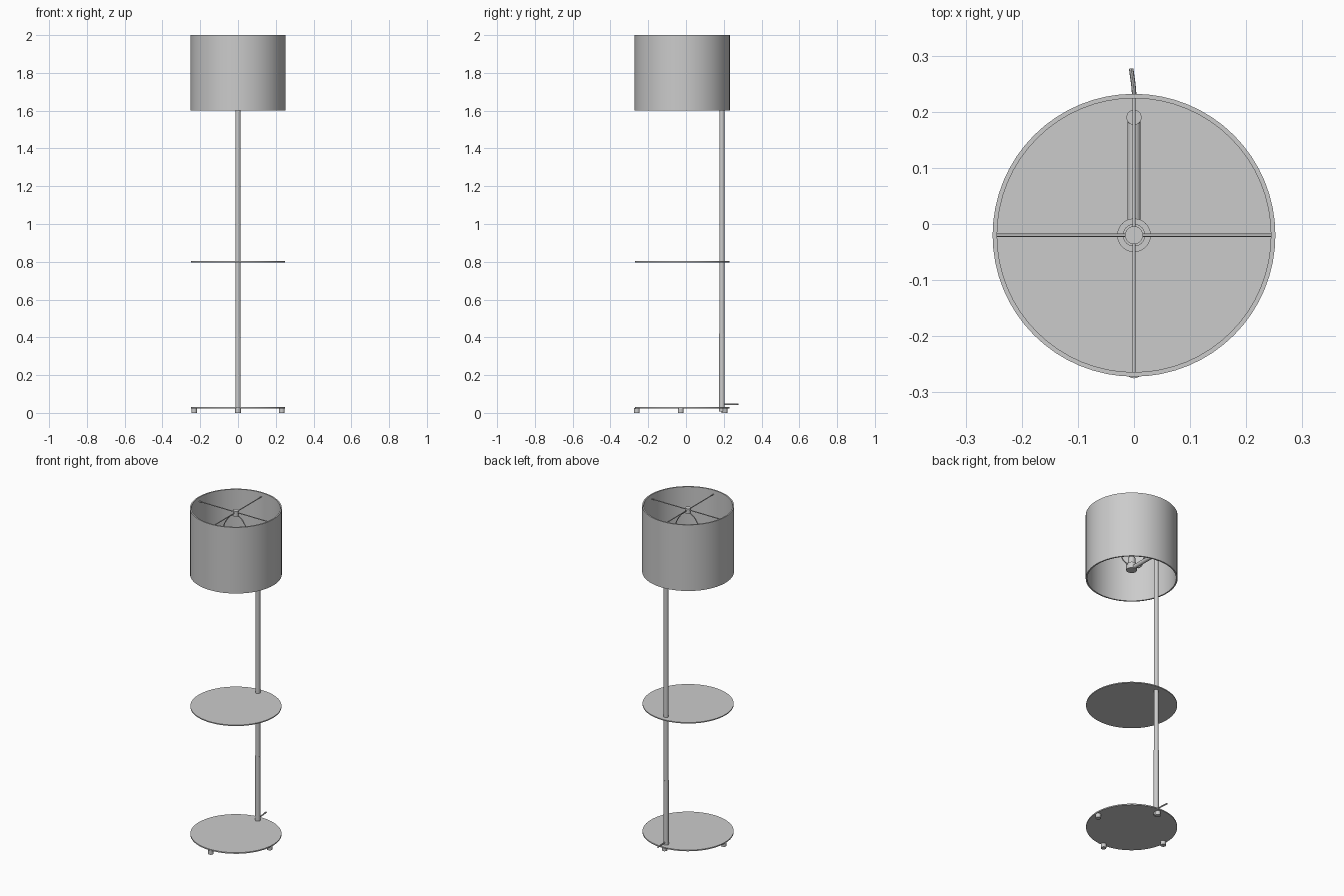
import bpy, math
from mathutils import Vector

cube = bpy.data.objects.get("Cube")
if cube:
    bpy.data.objects.remove(cube, do_unlink=True)

grey = bpy.data.materials.new("satin grey")
grey.use_nodes = True
COLOUR = (0.6, 0.6, 0.6, 1)
grey.diffuse_color = COLOUR
grey.node_tree.nodes["Principled BSDF"].inputs["Base Color"].default_value = COLOUR

CY = -0.02      # centre line of shade and discs
POLE_Y = 0.19
ARM_Z = 1.665
SPIDER_Z = 1.975


def finish(name):
    obj = bpy.context.object
    obj.name = name
    obj.data.materials.clear()
    obj.data.materials.append(grey)
    bpy.ops.object.shade_smooth_by_angle(angle=math.radians(35))
    return obj


def rod(name, a, b, radius, sides=24):
    """Closed cylinder between two points."""
    a, b = Vector(a), Vector(b)
    d = b - a
    bpy.ops.mesh.primitive_cylinder_add(
        vertices=sides, radius=radius, depth=d.length, location=(a + b) / 2,
        rotation=d.to_track_quat('Z', 'Y').to_euler())
    return finish(name)


def upright(name, x, y, z0, z1, radius, sides=24):
    return rod(name, (x, y, z0), (x, y, z1), radius, sides)


def wire(name, points, radius):
    """Smooth round wire through the points."""
    curve = bpy.data.curves.new(name, 'CURVE')
    curve.dimensions = '3D'
    curve.bevel_depth = radius
    curve.bevel_resolution = 2
    curve.use_fill_caps = True
    spline = curve.splines.new('BEZIER')
    spline.bezier_points.add(len(points) - 1)
    for p, co in zip(spline.bezier_points, points):
        p.co = co
        p.handle_left_type = p.handle_right_type = 'AUTO'
    obj = bpy.data.objects.new(name, curve)
    bpy.context.collection.objects.link(obj)
    bpy.ops.object.select_all(action='DESELECT')
    bpy.context.view_layer.objects.active = obj
    obj.select_set(True)
    bpy.ops.object.convert(target='MESH')
    return finish(name)


# Base, feet and shelf
upright("base_plate", 0, CY, 0.024, 0.031, 0.25, 64)
for i, side in enumerate(("left", "back", "right", "front")):
    a = i * math.pi / 2
    upright("foot_" + side, 0.232 * math.cos(a), CY - 0.008 + 0.232 * math.sin(a),
            0, 0.025, 0.015)
upright("shelf", 0, CY, 0.797, 0.803, 0.25, 64)

# Pole in two sections and the arm that carries the lamp holder
upright("lower_pole", 0, POLE_Y, 0.008, 0.42, 0.0145)
upright("upper_pole", 0, POLE_Y, 0.42, ARM_Z + 0.015, 0.0135)
rod("arm", (0, POLE_Y, ARM_Z), (0, CY, ARM_Z), 0.012)

# Lamp holder
upright("holder_cup", 0, CY, ARM_Z - 0.012, ARM_Z + 0.025, 0.03)
upright("holder_socket", 0, CY, ARM_Z + 0.025, ARM_Z + 0.065, 0.02)

# Harp arching over the holder
half = [(0.02, 0.015), (0.06, 0.03), (0.088, 0.13), (0.06, 0.25)]
arch = [(-x, CY, ARM_Z + z) for x, z in half]
arch.append((0, CY, SPIDER_Z - 0.018))
arch += [(x, CY, ARM_Z + z) for x, z in reversed(half)]
wire("harp", arch, 0.003)

# Spider and finial
for i, side in enumerate(("left", "back", "right", "front")):
    a = i * math.pi / 2
    rod("spider_arm_" + side, (0, CY, SPIDER_Z),
        (0.247 * math.cos(a), CY + 0.247 * math.sin(a), SPIDER_Z), 0.0028, 12)
upright("finial", 0, CY, SPIDER_Z - 0.02, SPIDER_Z + 0.012, 0.016)

# Open drum shade
bpy.ops.mesh.primitive_cylinder_add(vertices=64, radius=0.252, depth=0.4,
                                    end_fill_type='NOTHING', location=(0, CY, 1.8))
shade = finish("shade")
wall = shade.modifiers.new("wall", 'SOLIDIFY')
wall.thickness = 0.008
wall.offset = -1
bpy.ops.object.modifier_apply(modifier="wall")
finish("shade")

# Power cord leaving the back of the pole
wire("power_cord", [(0, POLE_Y, 0.045), (0, 0.235, 0.045), (-0.005, 0.277, 0.046)], 0.004)
